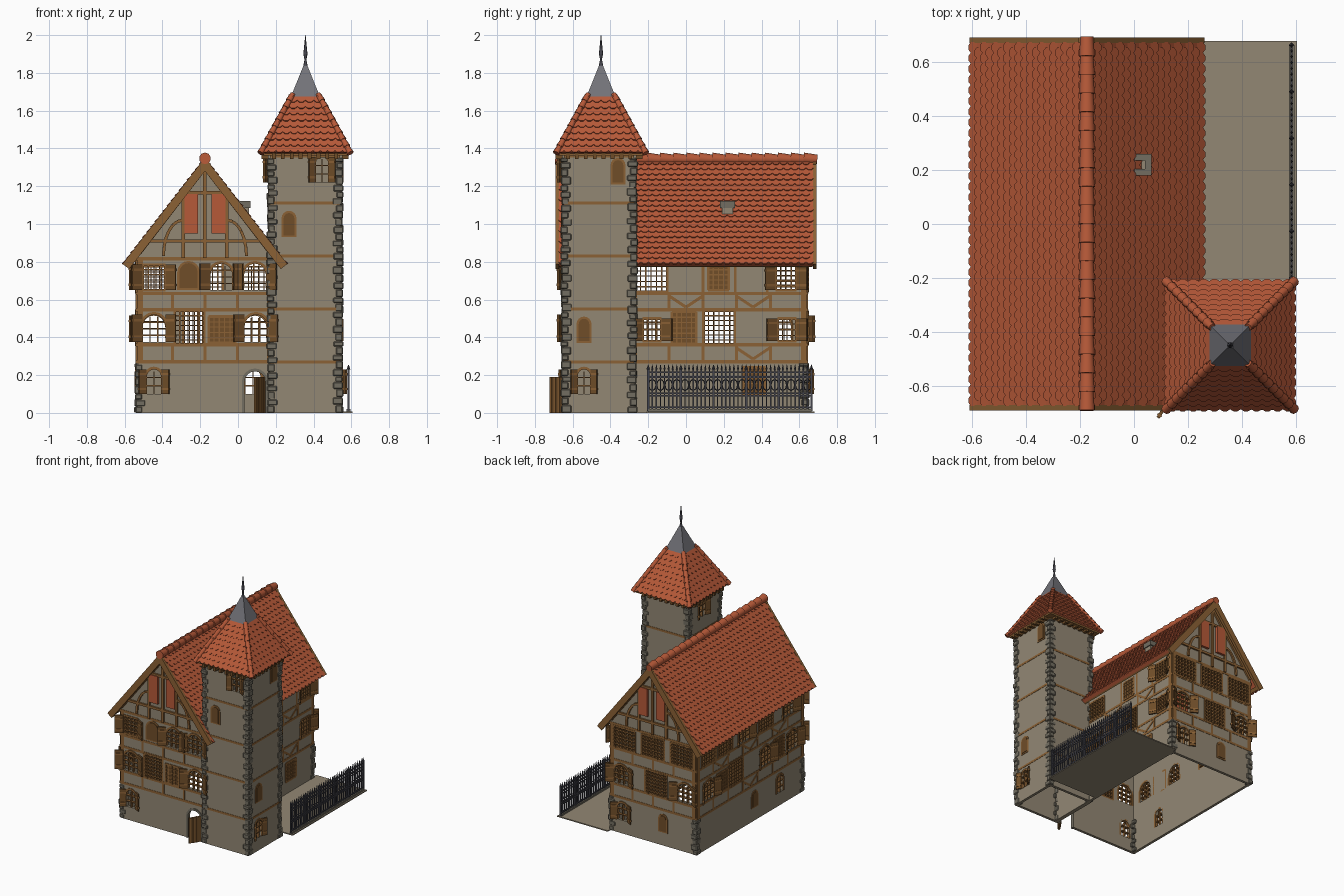
import bpy, bmesh, math, random
from mathutils import Vector, Matrix

random.seed(4)
if "Cube" in bpy.data.objects:
    bpy.data.objects.remove(bpy.data.objects["Cube"])

COLORS = {"plaster": (.29, .245, .175), "roof_tile": (.47, .1, .04), "beam_wood": (.26, .12, .035),
          "shutter_wood": (.16, .075, .022), "stone": (.17, .155, .12), "lead": (.17, .17, .19),
          "iron": (.06, .06, .075)}
MATS = {}
for key, rgb in COLORS.items():
    m = MATS[key] = bpy.data.materials.new(key)
    m.use_nodes = True
    m.diffuse_color = (*rgb, 1)
    bsdf = m.node_tree.nodes["Principled BSDF"]
    bsdf.inputs["Base Color"].default_value = (*rgb, 1)
    bsdf.inputs["Roughness"].default_value = .8

X, Y, Z = Vector((1, 0, 0)), Vector((0, 1, 0)), Vector((0, 0, 1))
I = Matrix.Identity(4)
parts = {}


def part(name, mat):
    return parts.setdefault(name, (bmesh.new(), mat))[0]


def frame(origin, u, n, up=Z):
    """Local axes: u along the surface, n outward, up."""
    m = Matrix((u, n, up)).transposed().to_4x4()
    m.translation = origin
    return m


def prism(bm, M, pts, d0, d1):
    """Outline in (u, up), extruded outward from d0 to d1."""
    a, b = [[bm.verts.new(M @ Vector((u, d, z))) for u, z in pts] for d in (d0, d1)]
    faces = [bm.faces.new(a), bm.faces.new(b[::-1])]
    for i in range(len(a)):
        j = i - 1
        faces.append(bm.faces.new((a[j], b[j], b[i], a[i])))
    return faces


def box(bm, M, u0, u1, z0, z1, d0, d1):
    prism(bm, M, [(u0, z0), (u1, z0), (u1, z1), (u0, z1)], d0, d1)


def bar(bm, M, p, q, w=.018, d=.012):
    """Straight timber lying on a surface."""
    p, q = Vector(p), Vector(q)
    s = (q - p).normalized().orthogonal() * w / 2
    prism(bm, M, [p + s, q + s, q - s, p - s], -.004, d)


def rod(bm, p, q, r1, r2, seg=8):
    p, q = Vector(p), Vector(q)
    M = Matrix.Translation((p + q) / 2) @ (q - p).to_track_quat('Z', 'Y').to_matrix().to_4x4()
    bmesh.ops.create_cone(bm, cap_ends=True, segments=seg, radius1=r1, radius2=r2,
                          depth=(q - p).length, matrix=M)


def arch(u, w, z, h, n=8):
    """Points of an arched head, left to right."""
    r, rise = w / 2, min(w / 2, h / 2)
    return [(u - r * math.cos(math.pi * i / n), z + h - rise + rise * math.sin(math.pi * i / n))
            for i in range(n + 1)]


# Wall planes: frame, u range, height
SIDES = {"front": (frame((0, -.635, 0), X, -Y), -.53, .18, .84), "back": (frame((0, .635, 0), X, Y), -.53, .18, .84),
         "right": (frame((.18, 0, 0), Y, X), -.635, .635, .84), "left": (frame((-.53, 0, 0), Y, -X), -.635, .635, .84),
         "tower_front": (frame((0, -.645, 0), X, -Y), .17, .54, 1.37), "tower_back": (frame((0, -.275, 0), X, Y), .17, .54, 1.37),
         "tower_right": (frame((.54, 0, 0), Y, X), -.645, -.275, 1.37), "tower_left": (frame((.17, 0, 0), Y, -X), -.645, -.275, 1.37)}

# Windows: side, kind, width, height, sill, centres
WINDOWS = [
    ("front", "arch shutters", .075, .13, .1, [-.445]), ("front", "arch stone", .11, .22, 0, [.09]),
    ("front", "arch shutters", .12, .145, .375, [-.445, .095]), ("front", "grid", .155, .18, .36, [-.257]),
    ("front", "closed", .14, .14, .37, [-.085]), ("front", "grid shutters", .12, .135, .65, [-.445]),
    ("front", "panel", .12, .155, .65, [-.262]), ("front", "arch shutters", .115, .14, .65, [-.088, .09]),
    ("back", "arch shutters", .08, .13, .1, [.08]), ("back", "panel", .08, .14, .1, [-.26]),
    ("back", "arch shutters", .12, .14, .375, [-.445, .09]), ("back", "grid", .18, .18, .36, [-.2]),
    ("back", "grid", .19, .16, .64, [-.42, -.175, .07]),
    ("right", "closed", .12, .14, .1, [.36]), ("right", "grid shutters", .1, .12, .38, [-.18, .535]),
    ("right", "closed", .13, .17, .365, [-.01]), ("right", "grid", .165, .18, .36, [.175]),
    ("right", "grid", .17, .14, .64, [-.185]), ("right", "closed", .11, .135, .65, [.172]),
    ("right", "grid shutters", .11, .13, .65, [.53]),
    ("left", "arch", .07, .13, .1, [-.35]), ("left", "panel", .08, .13, .1, [-.05]),
    ("left", "arch shutters", .11, .14, .375, [-.5, -.18, .5]), ("left", "grid", .17, .18, .36, [.175]),
    ("left", "closed", .13, .15, .37, [.34, -.34]), ("left", "grid", .17, .14, .64, [-.185, .5, .3]),
    ("left", "arch shutters", .11, .14, .65, [.08, -.45]),
    ("tower_front", "panel", .08, .14, .93, [.27]), ("tower_front", "arch shutters", .065, .135, 1.22, [.445]),
    ("tower_right", "panel", .08, .14, 1.21, [-.36]), ("tower_right", "panel", .08, .14, .37, [-.54]),
    ("tower_right", "arch shutters", .065, .13, .1, [-.54]), ("tower_left", "arch shutters", .065, .135, 1.22, [-.42]),
]


def window(side, kind, w, h, z, u):
    M = SIDES[side][0]
    beams, leafs = part("window_frames", "beam_wood"), part("shutters", "shutter_wood")
    u0, u1 = u - w / 2, u + w / 2
    head = arch(u, w, z, h)
    if kind == "panel":
        prism(beams, M, [(u0, z)] + head + [(u1, z)], 0, .014)
        prism(leafs, M, [(u0 + .012, z + .01)] + arch(u, w - .024, z, h - .012) + [(u1 - .012, z + .01)], 0, .018)
        return
    if kind == "closed":
        box(leafs, M, u0, u1, z, z + h, 0, .012)
    if "arch" in kind:
        ring = part("door_surround", "stone") if "stone" in kind else beams
        outer = arch(u, w + .03, z, h + .015)
        for a, b, c, d in zip(head, head[1:], outer[1:], outer):
            prism(part("arch_spandrels", "plaster"), M, [a, b, (b[0], z + h + .001), (a[0], z + h + .001)], -.01, .01)
            prism(ring, M, [a, b, c, d], -.01, .016)
        for x0, x1 in ((u0 - .015, u0), (u1, u1 + .015)):
            box(ring, M, x0, x1, z, head[0][1], -.01, .016)
    else:
        for x in (u0, u1):
            box(beams, M, x - .007, x + .007, z, z + h, -.01, .014)
        for y in (z, z + h):
            box(beams, M, u0, u1, y - .007, y + .007, -.01, .014)
    if "stone" not in kind:
        step = .04 if "arch" in kind else .027
        nu, nz = max(2, round(w / step)), max(2, round(h / step))
        top = h - .012 if "arch" in kind else h
        for i in range(1, nu):
            x = u0 + w * i / nu
            box(beams, M, x - .003, x + .003, z, z + top, -.006, .016)
        for i in range(1, nz):
            y = z + h * i / nz
            box(beams, M, u0, u1, y - .003, y + .003, -.006, .016)
    if "shutters" in kind:
        lw = min(.06, w * .6)
        for hinge, ang in ((u1 + .003, .5), (u0 - .003, math.pi - .5)):
            L = M @ Matrix.Translation((hinge, .014, z)) @ Matrix.Rotation(ang, 4, 'Z')
            box(leafs, L, 0, lw, 0, h, -.005, .005)
            for y in (.2, .8):
                box(beams, L, 0, lw, h * y - .006, h * y + .006, -.008, .008)


# Hollow walls with window openings
for side, (M, a, b, top) in SIDES.items():
    holes = []
    for s, kind, w, h, z, us in WINDOWS:
        if s == side:
            for u in us:
                window(s, kind, w, h, z, u)
                if kind not in ("panel", "closed"):
                    holes.append((u - w / 2, u + w / 2, z, z + h))
    us = sorted({a, b, *[v for o in holes for v in o[:2]]})
    zs = sorted({0, top, *[v for o in holes for v in o[2:]]})
    bm = part(side + "_wall", "plaster")
    for u0, u1 in zip(us, us[1:]):
        for z0, z1 in zip(zs, zs[1:]):
            cu, cz = (u0 + u1) / 2, (z0 + z1) / 2
            if not any(o[0] < cu < o[1] and o[2] < cz < o[3] for o in holes):
                bm.faces.new([bm.verts.new(M @ Vector((u, 0, z))) for u, z in ((u0, z0), (u1, z0), (u1, z1), (u0, z1))])
    bmesh.ops.remove_doubles(bm, verts=bm.verts, dist=.0001)

# Entrance door, standing ajar
door = SIDES["front"][0] @ Matrix.Translation((.143, 0, 0)) @ Matrix.Rotation(math.pi - 1, 4, 'Z')
box(part("door", "shutter_wood"), door, 0, .1, 0, .19, -.006, .006)
for i in range(4):
    box(part("window_frames", "beam_wood"), door, .01 + i * .025, .018 + i * .025, 0, .19, -.009, .009)

# Timber frame
T = part("timber_frame", "beam_wood")
for side in ("front", "back", "right", "left"):
    M, a, b, _ = SIDES[side]
    for z in (.27, .36, .545, .632, .815):
        bar(T, M, (a - .01, z), (b + .01, z))
    n = 4 if b - a < 1 else 7
    for i in range(n + 1):
        u = a + .01 + (b - a - .02) * i / n
        for z0, z1 in ((.27, .36), (.545, .632)):
            bar(T, M, (u, z0), (u, z1), .016)
    for u in (a + .012, b - .012):
        bar(T, M, (u, .27), (u, .82), .03)
for side, braces in (("right", [(0, .545), (.355, .545), (.355, .27)]), ("left", [(-.34, .545), (0, .545), (.34, .545), (0, .27)])):
    for u, z in braces:
        for s in (-1, 1):
            bar(T, SIDES[side][0], (u, z + .015), (u + s * .09, z + .075), .016, .013)
for side in ("right", "left"):
    for u in (.09, .26, .43):
        bar(T, SIDES[side][0], (u, .63), (u, .82), .014)
for side in ("tower_front", "tower_back", "tower_right", "tower_left"):
    M, a, b, _ = SIDES[side]
    for z in (.27, .55, .83, 1.11, 1.36):
        bar(T, M, (a, z), (b, z), .016)
    for i in range(8):
        u = a + .02 + i * (b - a - .04) / 7
        box(part("eave_brackets", "shutter_wood"), M, u - .01, u + .01, 1.345, 1.375, 0, .045)

# Gables with posts, collars, curved braces and red panels
C = -.175
for side in ("front", "back"):
    M = SIDES[side][0] @ Matrix.Translation((C, 0, 0))
    prism(part("gables", "plaster"), M, [(-.355, .82), (.355, .82), (.355, .85), (0, 1.31), (-.355, .85)], -.01, .01)
    M = M @ Matrix.Translation((0, .01, 0))
    bar(T, M, (0, .82), (0, 1.3))
    bar(T, M, (-.29, .91), (.29, .91))
    bar(T, M, (-.12, 1.165), (.12, 1.165))
    for s in (-1, 1):
        bar(T, M, (s * .115, .82), (s * .115, 1.16))
        bar(T, M, (s * .35, .845), (0, 1.3), .025)
        curve = [(s * (.22 - .1 * math.cos(t * .26)), .83 + .19 * math.sin(t * .26)) for t in range(7)]
        curve = [(s * .34 - p[0], p[1]) for p in curve]
        for p, q in zip(curve, curve[1:]):
            bar(T, M, p, q, .016)
        box(part("gable_panels", "roof_tile"), M, s * .072 - .036, s * .072 + .036, .95, 1.16, 0, .018)

# Corner stones
Q = part("corner_stones", "stone")


def quoins(x, y, sx, sy, top):
    z, i = 0, 0
    while z < top - .01:
        h = min(random.uniform(.03, .045), top - z)
        lx, ly = ((.045, .03) if i % 2 else (.03, .045))
        o = random.uniform(.012, .02)
        M = frame((x + sx * o, y + sy * o, z), X * -sx, Y * -sy)
        box(Q, M, 0, lx + .008, .001, h - .001, 0, ly + .008)
        z, i = z + h, i + 1


for x, y, sx, sy in ((-.53, -.635, -1, -1), (-.53, .635, -1, 1), (.18, .635, 1, 1)):
    quoins(x, y, sx, sy, .265)
for x, sx in ((.17, -1), (.54, 1)):
    for y, sy in ((-.645, -1), (-.275, 1)):
        quoins(x, y, sx, sy, 1.35)

# Tiled roofs
def tiles(bm, M, w0, w1, length, rows):
    for r in range(rows):
        v = length * r / rows
        width = w0 + (w1 - w0) * r / rows
        n = max(2, round(width / .04))
        t, h = width / n, length / rows * 1.15
        R = M @ Matrix.Translation((0, 0, v)) @ Matrix.Rotation(.16, 4, 'X')
        for i in range(n - r % 2):
            u = -width / 2 + t * (i + .5 * (r % 2))
            prism(bm, R, [(u, h), (u, .006), (u + t * .3, -.006), (u + t * .7, -.006), (u + t, .006), (u + t, h)], .001, .008)


RIDGE = part("ridge_tiles", "roof_tile")
for s in (-1, 1):
    up = Vector((-s * .43, 0, .555)).normalized()
    M = frame((C + s * .43, 0, .79), Y, Vector((s * up.z, 0, abs(up.x))), up)
    box(part("main_roof", "roof_tile"), M, -.675, .675, 0, .702, -.022, .002)
    tiles(part("main_roof", "roof_tile"), M, 1.35, 1.35, .7, 20)
    for y in (-.682, .682):
        box(part("bargeboards", "beam_wood"), M, y - .01, y + .01, -.005, .7, -.04, .004)
    box(part("bargeboards", "beam_wood"), M, -.67, .67, .004, .03, -.034, -.02)
for i in range(20):
    y = -.692 + i * .0692
    rod(RIDGE, (C, y, 1.347), (C, y + .072, 1.342), .031, .025, 10)

TX, TY = .357, -.45
for n in (X, -X, Y, -Y):
    up = (Z * .3 - n * .165).normalized()
    M = frame(Vector((TX, TY, 1.38)) + n * .235, Z.cross(n), (Z * .165 + n * .3).normalized(), up)
    L = math.hypot(.3, .165)
    prism(part("tower_roof", "roof_tile"), M, [(-.235, 0), (.235, 0), (.07, L), (-.07, L)], -.02, .002)
    tiles(part("tower_roof", "roof_tile"), M, .47, .14, L, 9)
    side = Z.cross(n)
    foot, tip = Vector((TX, TY, 1.375)) + (n + side) * .238, Vector((TX, TY, 1.685)) + (n + side) * .068
    for i in range(9):
        rod(RIDGE, foot.lerp(tip, i / 9), foot.lerp(tip, (i + 1.1) / 9), .019, .014)
box(part("tower_eave", "beam_wood"), I, TX - .225, TX + .225, 1.362, 1.378, TY - .225, TY + .225)

# Lead cap and spire
cap = part("spire_cap", "lead")
for z0, z1, r0, r1 in ((1.675, 1.75, .077, .046), (1.75, 1.84, .046, .01)):
    M = Matrix.Translation((TX, TY, (z0 + z1) / 2)) @ Matrix.Rotation(math.pi / 4, 4, 'Z')
    bmesh.ops.create_cone(cap, cap_ends=True, segments=4, radius1=r0 * 2 ** .5, radius2=r1 * 2 ** .5, depth=z1 - z0, matrix=M)
for z0, z1, r0, r1 in ((1.83, 1.87, .013, .005), (1.87, 1.9, .005, .011), (1.9, 2, .011, .001)):
    rod(part("spire_tip", "iron"), (TX, TY, z0), (TX, TY, z1), r0, r1)

# Chimney
box(part("chimney", "plaster"), I, 0, .058, 1, 1.09, .19, .25)
for x0, x1, y0, y1 in ((-.005, .065, .18, .205), (-.005, .065, .235, .26), (.04, .065, .205, .235)):
    box(part("chimney_crown", "stone"), I, x0, x1, 1.085, 1.122, y0, y1)

# Terrace and iron fence
box(part("terrace", "plaster"), I, .18, .605, 0, .008, -.21, .68)
box(part("fence_base", "stone"), I, .575, .595, .005, .02, -.2, .665)
F = part("fence", "iron")
FM = frame((.585, 0, 0), Y, X)
for z in (.03, .09, .105, .19, .215):
    box(F, FM, -.2, .665, z - .004, z + .004, -.004, .004)
for i in range(41):
    y = -.2 + i * .0216
    post = i % 8 == 0
    r = .006 if post else .0035
    box(F, FM, y - r, y + r, .01, .235, -r, r)
    rod(F, (.585, y, .23), (.585, y, .255), r * 1.7, .001, 4)
    if i % 2:
        ring = [(.585, y + .02 * math.cos(t * .785), .148 + .03 * math.sin(t * .785)) for t in range(9)]
        for p, q in zip(ring, ring[1:]):
            rod(F, p, q, .003, .003, 4)

# Turn every part into an object
for name, (bm, mat) in parts.items():
    bmesh.ops.recalc_face_normals(bm, faces=bm.faces)
    me = bpy.data.meshes.new(name)
    bm.to_mesh(me)
    bm.free()
    me.materials.append(MATS[mat])
    ob = bpy.data.objects.new(name, me)
    bpy.context.collection.objects.link(ob)
    if name.endswith("_wall"):
        mod = ob.modifiers.new("thickness", 'SOLIDIFY')
        mod.thickness, mod.offset = .02, 0
    if name == "corner_stones":
        mod = ob.modifiers.new("worn_edges", 'BEVEL')
        mod.width, mod.segments = .005, 1
    if name in ("ridge_tiles", "spire_tip"):
        bpy.ops.object.select_all(action='DESELECT')
        ob.select_set(True)
        bpy.context.view_layer.objects.active = ob
        bpy.ops.object.shade_smooth_by_angle(angle=.9)
